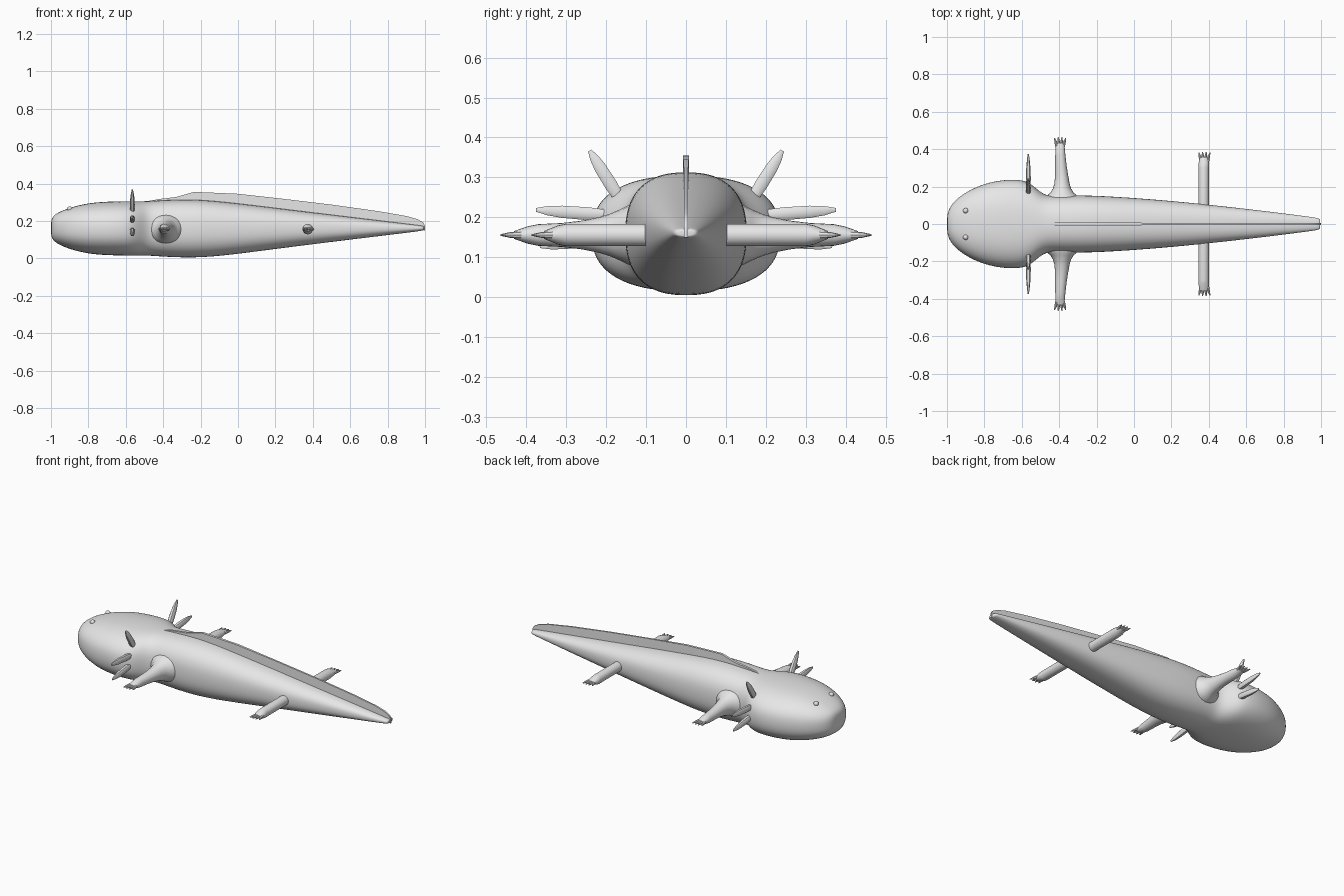
import bpy, bmesh, math
from mathutils import Vector as V

if "Cube" in bpy.data.objects:
    bpy.data.objects.remove(bpy.data.objects["Cube"])

skin = bpy.data.materials.new("grey_skin")
skin.diffuse_color = (0.8, 0.8, 0.8, 1)
skin.use_nodes = True
skin.node_tree.nodes["Principled BSDF"].inputs["Base Color"].default_value = skin.diffuse_color


def finish(name, bm, subsurf=0, angle=40):
    bmesh.ops.recalc_face_normals(bm, faces=bm.faces)
    me = bpy.data.meshes.new(name)
    bm.to_mesh(me)
    bm.free()
    me.materials.append(skin)
    ob = bpy.data.objects.new(name, me)
    bpy.context.collection.objects.link(ob)
    if subsurf:
        ob.modifiers.new("smooth", 'SUBSURF').levels = subsurf
        ob.modifiers["smooth"].render_levels = subsurf
    bpy.ops.object.select_all(action='DESELECT')
    ob.select_set(True)
    bpy.context.view_layer.objects.active = ob
    if subsurf:
        bpy.ops.object.shade_smooth()
    else:
        bpy.ops.object.shade_smooth_by_angle(angle=math.radians(angle))
    return ob


def loft(name, stations, sides, power=2.0, subsurf=0, start=0.0):
    """Skin superellipse rings; each station is (centre, half axis u, half axis v)."""
    bm = bmesh.new()
    rings = []
    for c, u, v in stations:
        ring = []
        for i in range(sides):
            a = math.tau * (i + start) / sides
            cu, sv = math.cos(a), math.sin(a)
            p = V(c) + V(u) * math.copysign(abs(cu) ** (2 / power), cu) \
                + V(v) * math.copysign(abs(sv) ** (2 / power), sv)
            ring.append(bm.verts.new(p))
        rings.append(ring)
    for r, s in zip(rings, rings[1:]):
        for i in range(sides):
            j = (i + 1) % sides
            bm.faces.new((r[i], r[j], s[j], s[i]))
    bm.faces.new(rings[0])
    bm.faces.new(rings[-1])
    return finish(name, bm, subsurf)


# Body: x, half width, bottom, top
body = [(-1.0, .035, .125, .195), (-.993, .075, .10, .222), (-.965, .12, .076, .245),
        (-.9, .173, .048, .272), (-.8, .218, .023, .297), (-.7, .238, .016, .304),
        (-.62, .239, .014, .306), (-.57, .228, .014, .306), (-.53, .198, .014, .306),
        (-.49, .163, .014, .306), (-.45, .15, .012, .308), (-.38, .153, .007, .312),
        (-.25, .154, .002, .316), (-.1, .147, .01, .306), (.15, .129, .043, .276),
        (.4, .104, .075, .245), (.7, .07, .112, .209), (.93, .04, .14, .181),
        (.98, .033, .147, .175), (.993, .027, .15, .172), (.996, .015, .153, .168)]
loft("body", [((x, 0, (b + t) / 2), (0, w, 0), (0, 0, (t - b) / 2)) for x, w, b, t in body],
     28, 2.45, 2)

# Dorsal fin: upper edge profile, lower edge buried in the body
edge = [(-.5, .303), (-.42, .317), (-.33, .328), (-.28, .342), (-.235, .355), (-.16, .352),
        (0, .345), (.25, .317), (.5, .287), (.75, .252), (.9, .226), (.96, .209),
        (.99, .192), (1.0, .174)]
bm = bmesh.new()
cols = []
for x, z in edge:
    low = min(.29, .295 - .127 * (x + .1)) - .006
    half = .007 if x < .05 else .005
    cols.append([bm.verts.new(p) for p in
                 ((x, -half, low), (x, -half, z), (x, half, z), (x, half, low))])
for a, b in zip(cols, cols[1:]):
    for i in range(4):
        j = (i + 1) % 4
        bm.faces.new((a[i], a[j], b[j], b[i]))
bm.faces.new(cols[0])
bm.faces.new(cols[-1])
finish("dorsal_fin", bm)


def limb(name, stations, side, tip_x, tip_y):
    """Leg along y from (y, x, half x, half z), ending in four splayed toes."""
    loft(name, [((x, side * y, .156), (rx, 0, 0), (0, 0, rz)) for y, x, rx, rz in stations], 20)
    for k in (-1.5, -.5, .5, 1.5):
        reach = tip_y - .004 * abs(k)
        path = [(tip_y - .055, .011, .009, .010), (tip_y - .025, .016, .007, .007),
                (reach, .020, .0025, .002)]
        loft(name + "_toe", [((tip_x + k * s, side * y, .156), (r, 0, 0), (0, 0, h))
                             for y, s, r, h in path], 8)


front_leg = [(.10, -.385, .115, .085), (.145, -.385, .09, .074), (.165, -.385, .064, .064),
             (.19, -.385, .048, .053), (.22, -.385, .04, .044), (.26, -.387, .035, .036),
             (.31, -.391, .031, .03), (.37, -.394, .027, .027), (.395, -.395, .026, .022),
             (.43, -.395, .022, .010)]
back_leg = [(.06, .373, .028, .028), (.30, .373, .028, .028), (.32, .373, .028, .024),
            (.355, .374, .024, .010)]

# Gills: root and tip in the y-z plane
gills = {"upper_gill": ((.165, .245), (.241, .367)),
         "middle_gill": ((.19, .205), (.375, .219)),
         "lower_gill": ((.19, .15), (.366, .128))}

for side in (-1, 1):
    limb("front_leg", front_leg, side, -.395, .466)
    limb("back_leg", back_leg, side, .376, .388)
    for name, (root, tip) in gills.items():
        a, b = V((-.565, side * root[0], root[1])), V((-.565, side * tip[0], tip[1]))
        d = (b - a).normalized()
        n = d.cross(V((1, 0, 0)))
        loft(name, [(a.lerp(b, t), (rx, 0, 0), n * rn) for t, rx, rn in
                    ((0, .012, .014), (.3, .014, .017), (.65, .011, .016),
                     (.85, .007, .012), (1, .003, .005))], 8, 3, start=.5)
    # Eyes
    bm = bmesh.new()
    bmesh.ops.create_uvsphere(bm, u_segments=16, v_segments=10, radius=.014)
    bmesh.ops.translate(bm, verts=bm.verts, vec=(-.9, side * .071, .264))
    finish("eye", bm, angle=60)
